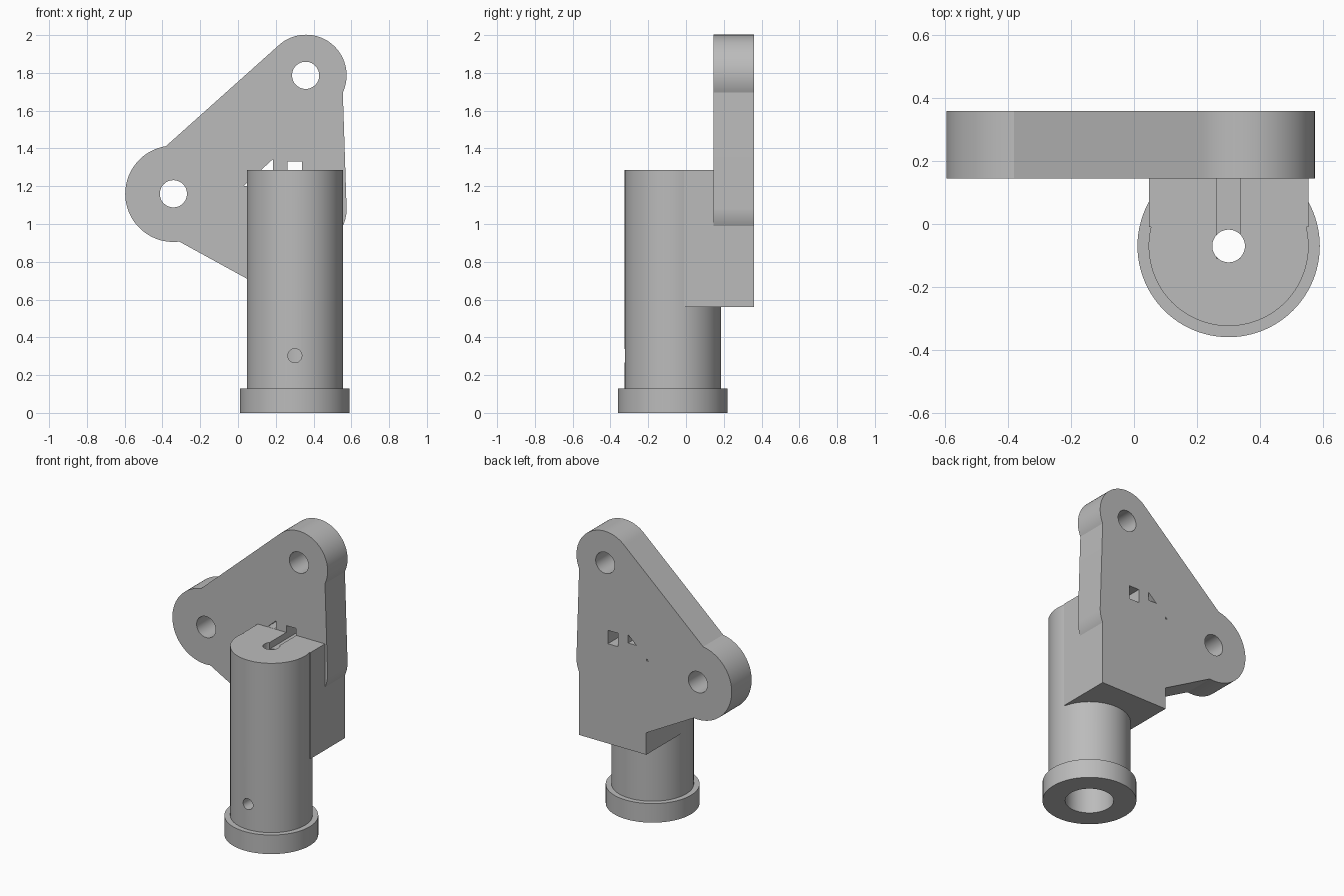
import bpy
import bmesh
from math import sin, cos, radians, pi
from mathutils import Matrix

cube = bpy.data.objects.get("Cube")
if cube:
    bpy.data.objects.remove(cube, do_unlink=True)

grey = bpy.data.materials.new("light grey")
grey.use_nodes = True
COLOUR = (0.5, 0.5, 0.5, 1)
grey.diffuse_color = COLOUR
grey.node_tree.nodes["Principled BSDF"].inputs["Base Color"].default_value = COLOUR

CX, CY = 0.301, -0.07            # axis of the tube
X0, X1 = 0.048, 0.555            # sides of the block
PLATE_FRONT, PLATE_BACK = 0.145, 0.36
BLOCK_TOP = 1.285


def finish(bm, name):
    bmesh.ops.recalc_face_normals(bm, faces=bm.faces)
    mesh = bpy.data.meshes.new(name)
    bm.to_mesh(mesh)
    bm.free()
    mesh.materials.append(grey)
    obj = bpy.data.objects.new(name, mesh)
    bpy.context.collection.objects.link(obj)
    return obj


def prism(name, outline, y0, y1):
    """Extrude an x-z outline along y."""
    bm = bmesh.new()
    face = bm.faces.new([bm.verts.new((x, y0, z)) for x, z in outline])
    ext = bmesh.ops.extrude_face_region(bm, geom=[face])
    verts = [v for v in ext["geom"] if isinstance(v, bmesh.types.BMVert)]
    bmesh.ops.translate(bm, verts=verts, vec=(0, y1 - y0, 0))
    return finish(bm, name)


def box(name, x0, x1, y0, y1, z0, z1):
    return prism(name, [(x0, z0), (x1, z0), (x1, z1), (x0, z1)], y0, y1)


def cylinder(name, x, y, z0, z1, r, segments=96):
    bm = bmesh.new()
    bmesh.ops.create_cone(bm, cap_ends=True, segments=segments, radius1=r, radius2=r,
                          depth=z1 - z0, matrix=Matrix.Translation((x, y, (z0 + z1) / 2)))
    return finish(bm, name)


def arc(cx, cz, r, a0, a1, n):
    angles = [radians(a0 + (a1 - a0) * i / n) for i in range(n + 1)]
    return [(cx + r * cos(a), cz + r * sin(a)) for a in angles]


def hole_y(name, x, z, r, y0, y1):
    return prism(name, arc(x, z, r, 0, 352.5, 47), y0, y1)


def combine(target, tool, operation):
    mod = target.modifiers.new(tool.name, "BOOLEAN")
    mod.operation = operation
    mod.solver = "EXACT"
    mod.object = tool
    tool.hide_render = True
    bpy.context.view_layer.objects.active = target
    bpy.ops.object.modifier_apply(modifier=mod.name)
    bpy.data.objects.remove(tool, do_unlink=True)


# Mounting plate: rounded lugs joined by straight edges, with the block's back below
outline = arc(0.36, 1.787, 0.215, -25, 134, 40)
outline += arc(-0.342, 1.16, 0.255, 99, 277, 48)
outline += [(X0, 0.71), (X0, 0.56), (X1, 0.56)]
outline += arc(0.36, 1.08, 0.215, -25, 0, 10)
bracket = prism("mounting_bracket", outline, PLATE_FRONT, PLATE_BACK)

# Solid block, tube and foot flange
combine(bracket, box("block", X0, X1, CY + 0.06, 0.25, 0.56, BLOCK_TOP), "UNION")
combine(bracket, cylinder("tube", CX, CY, 0.06, BLOCK_TOP, 0.2545), "UNION")
combine(bracket, cylinder("flange", CX, CY, 0, 0.13, 0.29), "UNION")

# Bore from below, narrow hole through the top, pin hole in the front
cutters = [
    cylinder("bore", CX, CY, -0.1, 1.0, 0.15),
    cylinder("top_hole", CX, CY, 0.9, 1.4, 0.052, 48),
    hole_y("pin_hole", CX, 0.303, 0.037, -0.5, CY),
    # Bolt holes in the lugs
    hole_y("upper_bolt_hole", 0.358, 1.787, 0.072, 0, 0.5),
    hole_y("side_bolt_hole", -0.342, 1.16, 0.072, 0, 0.5),
    # Slot across the top that runs out through the plate
    box("slot", 0.263, 0.338, -0.11, 0.5, 1.24, 1.332),
    # Small slanted openings beside the block
    prism("slanted_opening", [(0.122, 1.286), (0.185, 1.286), (0.185, 1.343)], 0.1, 0.5),
    prism("corner_opening", [(0.031, 1.202), (0.0475, 1.202), (0.0475, 1.217)], 0.1, 0.5),
]
for cutter in cutters:
    combine(bracket, cutter, "DIFFERENCE")

# Smooth curved walls, sharp edges
bpy.ops.object.select_all(action="DESELECT")
bracket.select_set(True)
bpy.context.view_layer.objects.active = bracket
bpy.ops.object.shade_smooth_by_angle(angle=radians(20))
